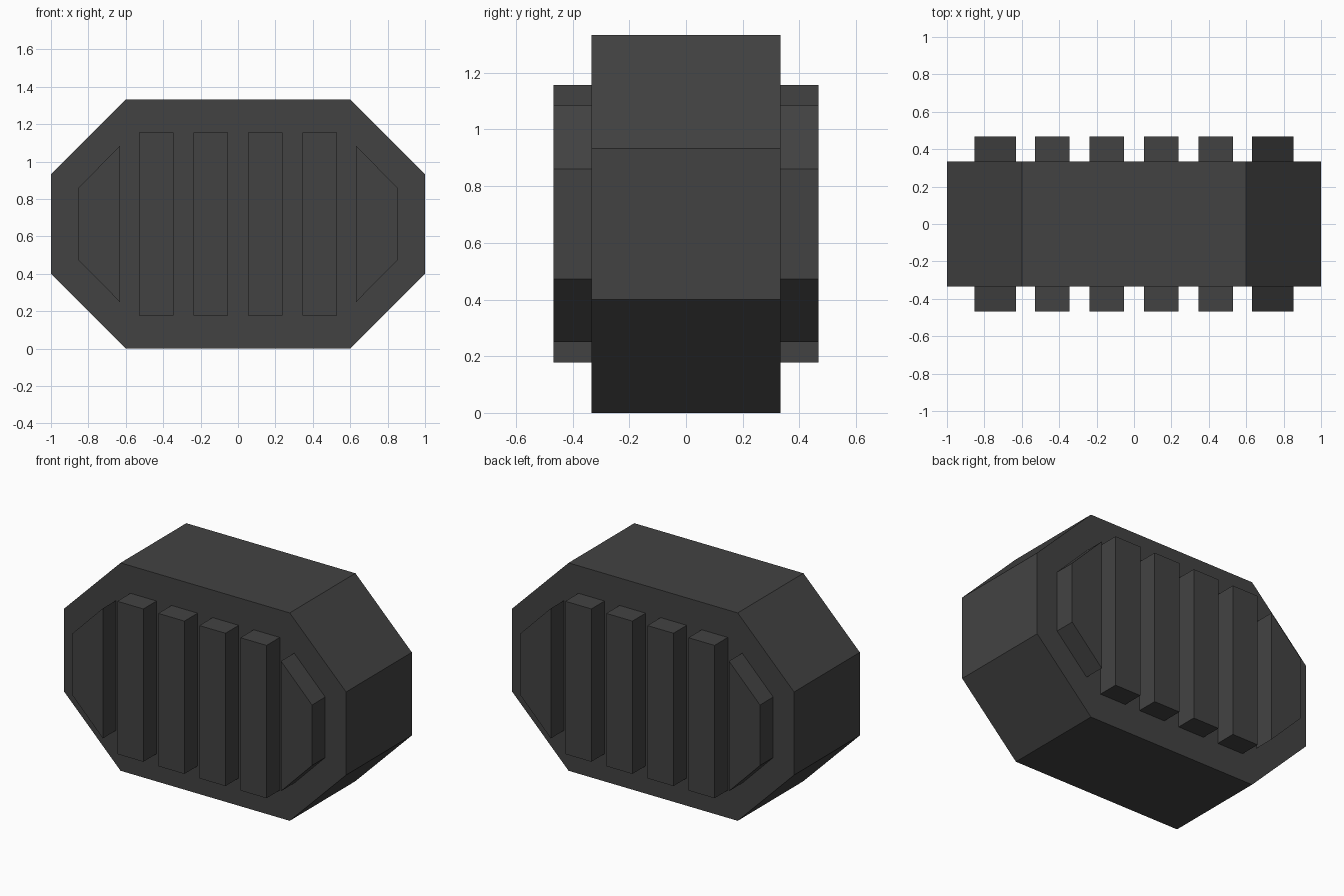
import bpy, bmesh

if "Cube" in bpy.data.objects:
    bpy.data.objects.remove(bpy.data.objects["Cube"])

dark = bpy.data.materials.new("dark_grey")
dark.diffuse_color = (0.055, 0.055, 0.055, 1)
dark.use_nodes = True
dark.node_tree.nodes["Principled BSDF"].inputs["Base Color"].default_value = dark.diffuse_color

MID_Z = 0.667     # height of the horizontal symmetry plane
BODY_Y = 0.333    # half depth of the body
RIB_Y = 0.467     # half depth including ribs


def prism(name, profile, y0, y1):
    """Extrude an x/z outline from y0 to y1."""
    bm = bmesh.new()
    face = bm.faces.new([bm.verts.new((x, y0, z)) for x, z in profile])
    ext = bmesh.ops.extrude_face_region(bm, geom=[face])
    moved = [v for v in ext["geom"] if isinstance(v, bmesh.types.BMVert)]
    bmesh.ops.translate(bm, verts=moved, vec=(0, y1 - y0, 0))
    bmesh.ops.recalc_face_normals(bm, faces=bm.faces)
    mesh = bpy.data.meshes.new(name)
    bm.to_mesh(mesh)
    bm.free()
    mesh.materials.append(dark)
    obj = bpy.data.objects.new(name, mesh)
    bpy.context.collection.objects.link(obj)
    return obj


# Octagonal body
prism("body", [(-0.6, 0), (0.6, 0), (1, 0.4), (1, 0.933),
               (0.6, 1.333), (-0.6, 1.333), (-1, 0.933), (-1, 0.4)],
      -BODY_Y, BODY_Y)

for side, sy in (("front", -1), ("back", 1)):
    y0, y1 = sy * BODY_Y, sy * RIB_Y

    # Four upright ribs
    for i in range(4):
        x, w, h = (i - 1.5) * 0.2913, 0.0925, 0.49
        prism(f"{side}_rib_{i + 1}",
              [(x - w, MID_Z - h), (x + w, MID_Z - h),
               (x + w, MID_Z + h), (x - w, MID_Z + h)], y0, y1)

    # Tapered end ribs
    for end, sx in (("left", -1), ("right", 1)):
        prism(f"{side}_{end}_end_rib",
              [(sx * 0.632, MID_Z - 0.417), (sx * 0.852, MID_Z - 0.194),
               (sx * 0.852, MID_Z + 0.194), (sx * 0.632, MID_Z + 0.417)], y0, y1)
